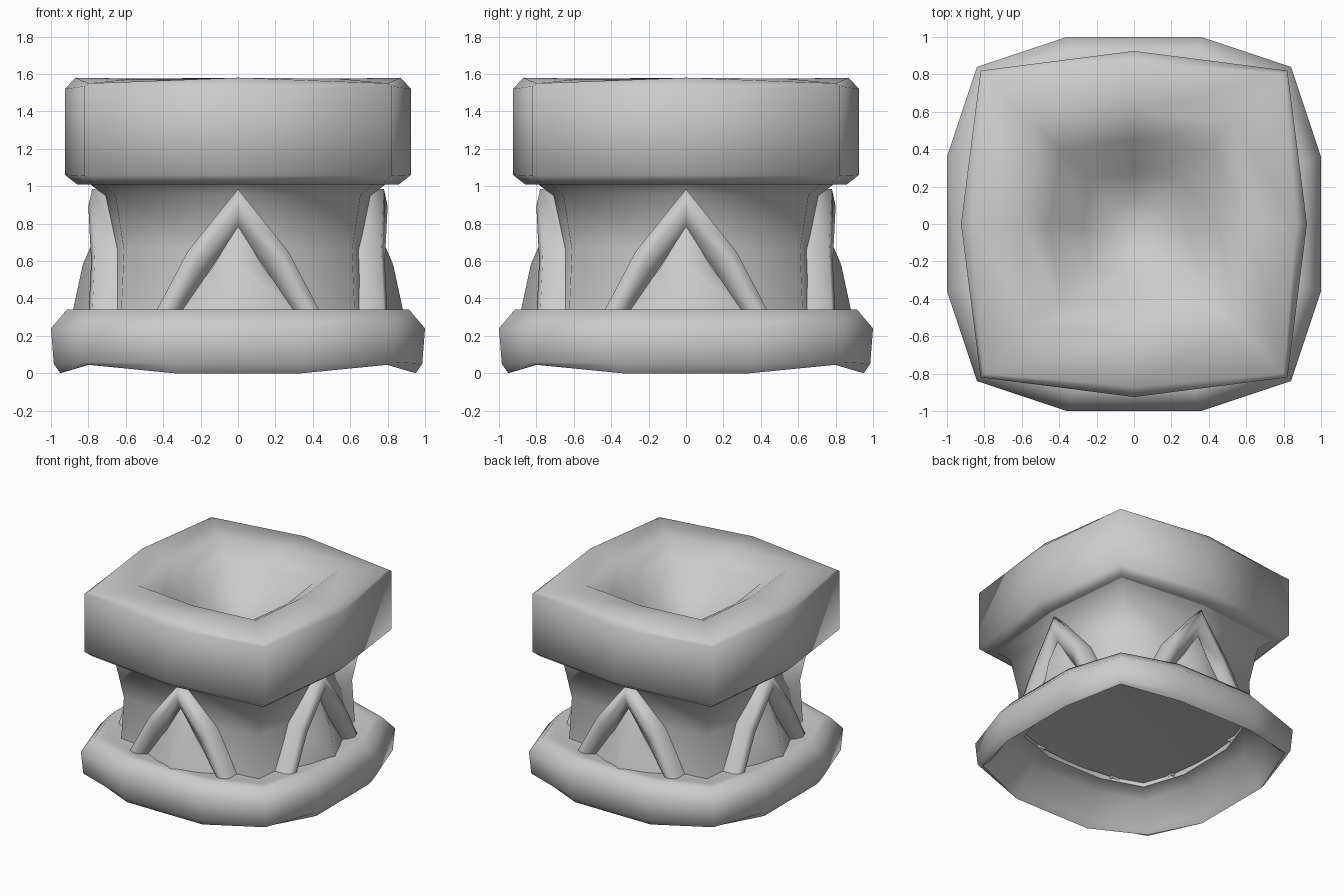
import bpy, math
from mathutils import Matrix, Vector

if "Cube" in bpy.data.objects:
    bpy.data.objects.remove(bpy.data.objects["Cube"])


def make(name, verts, faces, angle):
    me = bpy.data.meshes.new(name)
    me.from_pydata(verts, [], faces)
    me.validate()
    ob = bpy.data.objects.new(name, me)
    bpy.context.collection.objects.link(ob)
    bpy.ops.object.select_all(action='DESELECT')
    ob.select_set(True)
    bpy.context.view_layer.objects.active = ob
    bpy.ops.object.mode_set(mode='EDIT')
    bpy.ops.mesh.select_all(action='SELECT')
    bpy.ops.mesh.normals_make_consistent(inside=False)
    bpy.ops.object.mode_set(mode='OBJECT')
    bpy.ops.object.shade_smooth_by_angle(angle=math.radians(angle))
    return ob


def loft(name, rings, angle, loop=False, cap=False):
    n = len(rings[0])
    verts = [v for r in rings for v in r]
    faces = []
    for i in range(len(rings) if loop else len(rings) - 1):
        a, b = i * n, (i + 1) % len(rings) * n
        for k in range(n):
            j = (k + 1) % n
            faces.append((a + k, a + j, b + j, b + k))
    if cap:
        faces.append(tuple(range(len(verts) - n, len(verts))))
    return make(name, verts, faces, angle)


def turn4(points):
    return [(Matrix.Rotation(q * math.pi / 2, 3, 'Z') @ Vector(p))[:]
            for q in range(4) for p in points]


def ring8(c, m, z, lift=0.0):
    return turn4([(m, 0, z), (c, c, z + lift)])


def ring12(s, z, lift=0.0):
    return turn4([(s, -.36 * s, z), (s, .36 * s, z), (.84 * s, .84 * s, z + lift)])


# Hollow rounded base with a low rim
loft("base_ring", [
    ring12(.95, .0, .045), ring12(.985, .05, .01), ring12(1.0, .24), ring12(.915, .34),
    ring12(.85, .34), ring12(.79, .325), ring12(.69, .325),
    ring12(.69, .28), ring12(.82, .25), ring12(.92, .06)], 75, loop=True)

# Waisted body flaring into the head, closed underneath
loft("body", [ring8(.74, .81, 1.025), ring8(.655, .71, .95), ring8(.61, .67, .66),
              ring8(.625, .70, .31), ring8(.30, .35, .34)], 80, cap=True)

# Heavy head block with a bowl sunk into the top
loft("head", [
    ring8(.66, .73, 1.03), ring8(.77, .86, 1.01, .0), ring8(.82, .925, 1.06, -.005),
    ring8(.82, .925, 1.52, .015), ring8(.80, .87, 1.58, -.03), ring8(.54, .60, 1.575),
    ring8(.40, .45, 1.48), ring8(.24, .27, 1.30), ring8(.09, .10, 1.20)],
    85, cap=True)

# Pointed arch on each side: outer x, outer z, inner x, inner z, depth
half = [(.46, .29, .33, .29, .80), (.27, .65, .165, .53, .785), (0, .985, 0, .78, .80)]
path = half + [(-a, b, -c, d, e) for a, b, c, d, e in half[1::-1]]
for q, side in enumerate(("front", "right", "back", "left")):
    rot = Matrix.Rotation(q * math.pi / 2, 4, 'Z')
    rings = []
    for ox, oz, ix, iz, d in path:
        rings.append([(ox, -.64, oz), (ox, -d + .02, oz),
                      (ox * .55 + ix * .45, -d, oz * .55 + iz * .45),
                      (ix, -d + .06, iz), (ix, -.64, iz)])
    arch = loft(side + "_arch", rings, 85)
    arch.matrix_world = rot
    # Bulging panel inside the arch
    rows = [[(0, -.74, .79)] * 3,
            [(-.14, -.73, .56), (0, -.83, .58), (.14, -.73, .56)],
            [(-.35, -.72, .29), (0, -.89, .30), (.35, -.72, .29)]]
    v = [rows[0][0]] + rows[1] + rows[2]
    panel = make(side + "_panel", v, [(0, 1, 2), (0, 2, 3), (1, 4, 5, 2), (2, 5, 6, 3)], 80)
    panel.matrix_world = rot
